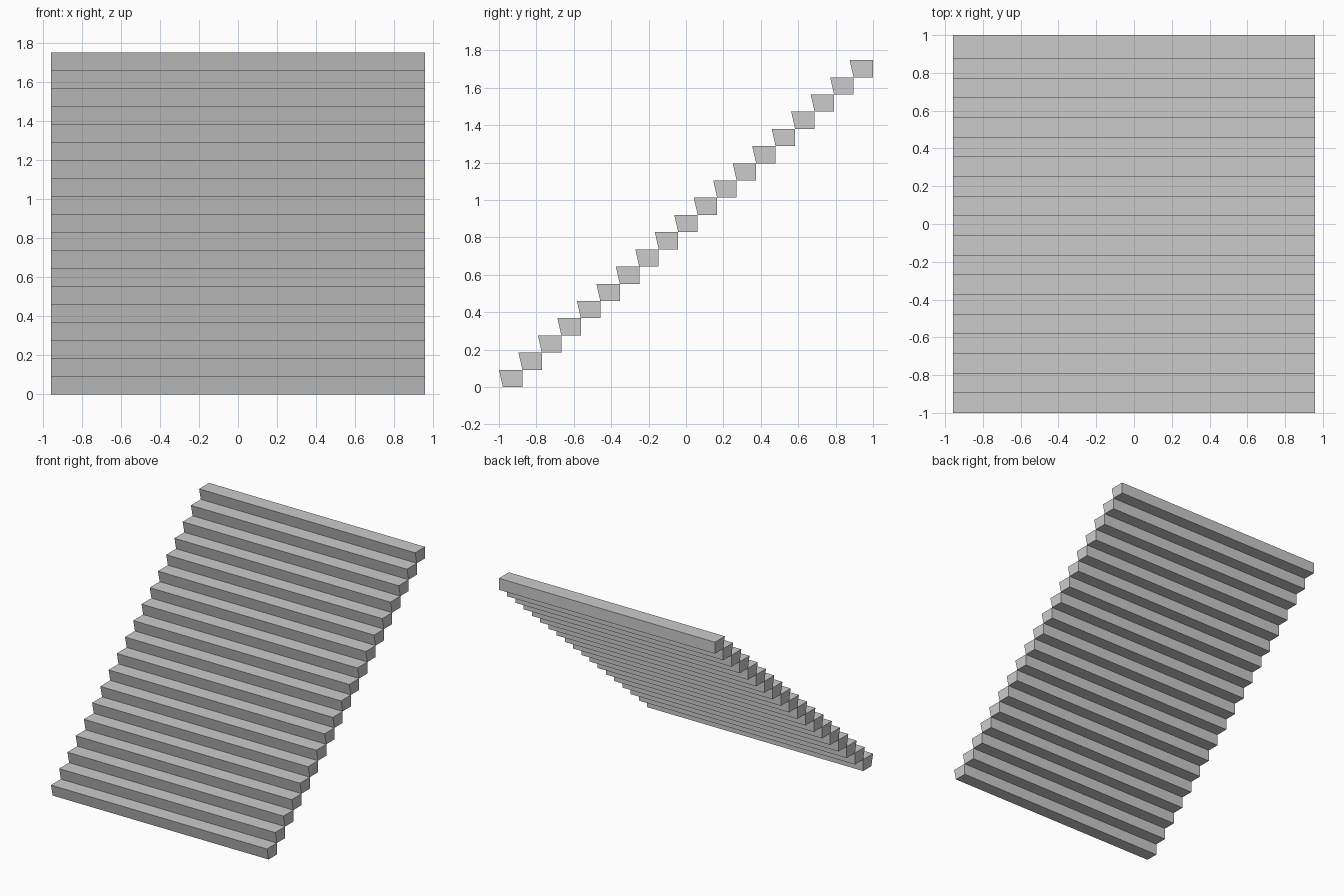
import bpy

if "Cube" in bpy.data.objects:
    bpy.data.objects.remove(bpy.data.objects["Cube"])

STEPS = 19
HALF_WIDTH = 0.957
RISE = 1.748 / STEPS
NOSING = 0.021                      # front face leans back under the tread
GOING = (2 - NOSING) / STEPS

# Side profile of one step (y, z), front face sloped
PROFILE = [(NOSING, 0), (GOING + NOSING, 0), (GOING + NOSING, RISE), (0, RISE)]


def make_step_mesh():
    """Extrude the step profile across the full stair width."""
    n = len(PROFILE)
    verts = [(x, y, z) for x in (-HALF_WIDTH, HALF_WIDTH) for y, z in PROFILE]
    faces = [tuple(reversed(range(n))), tuple(range(n, 2 * n))]
    faces += [(i, (i + 1) % n, (i + 1) % n + n, i + n) for i in range(n)]
    mesh = bpy.data.meshes.new("step")
    mesh.from_pydata(verts, [], faces)
    return mesh


# Straight flight of identical steps, each sharing the same mesh
step_mesh = make_step_mesh()
for i in range(STEPS):
    step = bpy.data.objects.new(f"step_{i + 1:02d}", step_mesh)
    step.location = (0, -1 + i * GOING, i * RISE)
    bpy.context.collection.objects.link(step)
